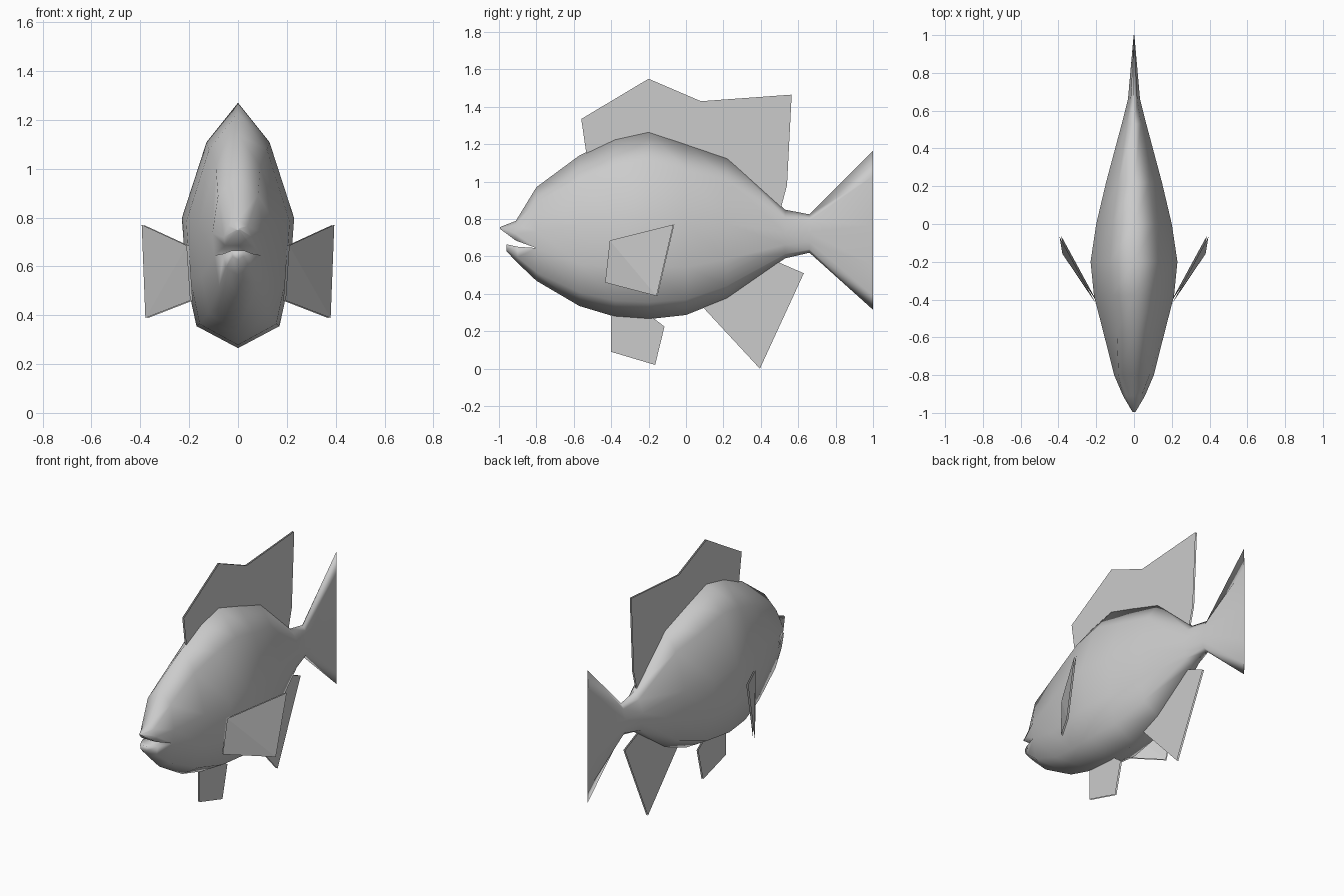
import bpy
import bmesh
from mathutils import Vector

cube = bpy.data.objects.get("Cube")
if cube:
    bpy.data.objects.remove(cube, do_unlink=True)

# One plain grey for everything
grey = bpy.data.materials.new("plain_grey")
grey.use_nodes = True
colour = (0.6, 0.6, 0.6, 1)
grey.diffuse_color = colour
grey.node_tree.nodes["Principled BSDF"].inputs["Base Color"].default_value = colour


def finish(name, bm):
    mesh = bpy.data.meshes.new(name)
    bm.to_mesh(mesh)
    bm.free()
    mesh.materials.append(grey)
    obj = bpy.data.objects.new(name, mesh)
    bpy.context.collection.objects.link(obj)
    return obj


def ring(y, top, bottom, w, shoulder=0.56, corner=0.28):
    """Pointed oval section, running from the top down +x and back up -x."""
    half = [(0, 1), (shoulder, 0.84), (1, 0.53), (0.92, corner), (0.74, 0.09), (0, 0)]
    pts = [Vector((w * x, y, bottom + (top - bottom) * u)) for x, u in half]
    return pts + [Vector((-p.x, p.y, p.z)) for p in pts[4:0:-1]]


def arc(y, points):
    """Jaw section: points from one mouth corner to the centre line, mirrored."""
    half = [Vector((x, y, z)) for x, z in points]
    return half + [Vector((-p.x, p.y, p.z)) for p in half[-2::-1]]


def loft(bm, rings, cap=False):
    rows = [[bm.verts.new(p) for p in r] for r in rings]
    n = len(rows[0])
    for a, b in zip(rows, rows[1:]):
        for i in range(n):
            j = (i + 1) % n
            bm.faces.new((a[i], a[j], b[j], b[i]))
    if cap:
        bm.faces.new(rows[-1])


# Body and tail: y, top, bottom, half width
stations = [
    (-0.57, 1.14, 0.335, 0.163), (-0.38, 1.23, 0.278, 0.212),
    (-0.2, 1.27, 0.265, 0.23), (0.0, 1.205, 0.287, 0.2),
    (0.22, 1.13, 0.375, 0.148), (0.53, 0.85, 0.59, 0.065),
    (0.66, 0.825, 0.62, 0.032), (1.0, 1.165, 0.315, 0.002),
]
head = ring(-0.8, 0.97, 0.47, 0.105, 0.78, 0.35)
bm = bmesh.new()
loft(bm, [head] + [ring(*s) for s in stations])

# Upper jaw, with the closing side of each section forming the palate
upper = head[7::-1][4:] + head[:6:-1]
upper = [head[i] for i in (3, 2, 1, 0, 9, 8, 7)]
loft(bm, [upper,
          arc(-0.91, [(0.052, 0.685), (0.058, 0.72), (0.04, 0.765), (0, 0.79)]),
          arc(-0.995, [(0.006, 0.748), (0.008, 0.75), (0.005, 0.755), (0, 0.757)])], True)

# Lower jaw
lower = [head[i] for i in (3, 4, 5, 6, 7)]
loft(bm, [lower,
          arc(-0.9, [(0.06, 0.652), (0.05, 0.595), (0, 0.565)]),
          arc(-0.96, [(0.025, 0.665), (0.022, 0.64), (0, 0.628)])], True)

bmesh.ops.remove_doubles(bm, verts=bm.verts, dist=0.0005)
bmesh.ops.recalc_face_normals(bm, faces=bm.faces)
for f in bm.faces:
    f.smooth = True
finish("fish_body", bm)


def fin(name, points):
    """Two thin open sheets, set a little apart along the fin's normal."""
    points = [Vector(p) for p in points]
    normal = (points[1] - points[0]).cross(points[2] - points[0]).normalized()
    bm = bmesh.new()
    for side in (1, -1):
        loop = [bm.verts.new(p + normal * 0.005 * side) for p in points]
        bm.faces.new(loop if side > 0 else loop[::-1])
    bmesh.ops.triangulate(bm, faces=bm.faces)
    return finish(name, bm)


# Fins on the centre line, as (y, z) outlines
outlines = {
    "dorsal_fin": [(-0.53, 1.13), (-0.56, 1.335), (-0.2, 1.55), (0.08, 1.43),
                   (0.565, 1.465), (0.54, 0.98), (0.505, 0.85), (0.2, 1.08), (-0.2, 1.2)],
    "anal_fin": [(0.08, 0.34), (0.395, 0.0), (0.63, 0.51), (0.48, 0.575), (0.22, 0.42)],
    "pelvic_fin": [(-0.4, 0.3), (-0.4, 0.09), (-0.165, 0.02), (-0.115, 0.225), (-0.2, 0.29)],
}
for name, outline in outlines.items():
    fin(name, [(0, y, z) for y, z in outline])

# Pectoral fins, swept out and back on both sides
for name, s in (("left_pectoral_fin", 1), ("right_pectoral_fin", -1)):
    fin(name, [(s * 0.205, -0.405, 0.685), (s * 0.39, -0.065, 0.77),
               (s * 0.375, -0.155, 0.388), (s * 0.19, -0.43, 0.46)])
